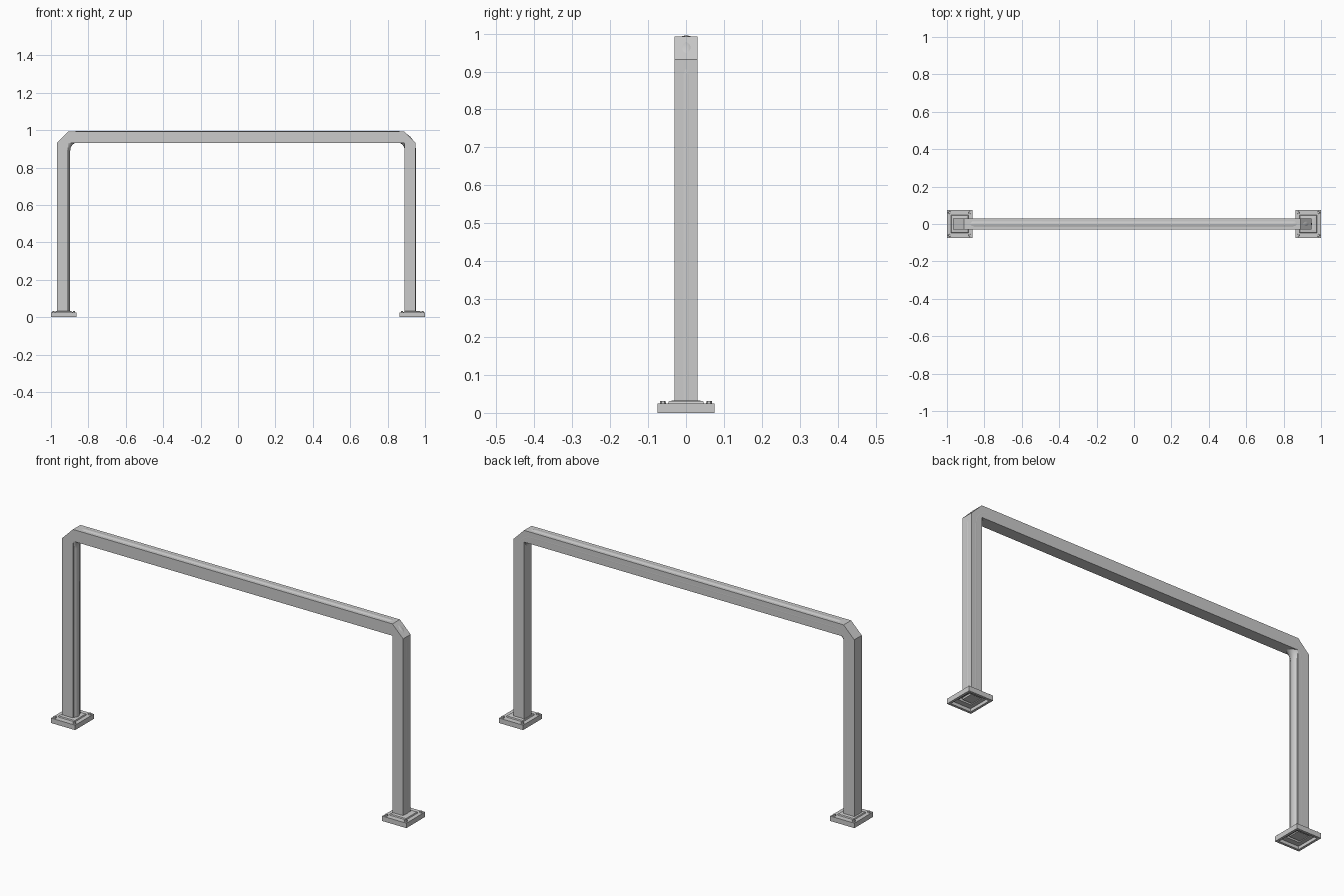
import bpy, bmesh
from math import sin, cos, pi, radians

if "Cube" in bpy.data.objects:
    bpy.data.objects.remove(bpy.data.objects["Cube"])


def make_object(name, bm):
    bmesh.ops.recalc_face_normals(bm, faces=bm.faces)
    mesh = bpy.data.meshes.new(name)
    bm.to_mesh(mesh)
    bm.free()
    obj = bpy.data.objects.new(name, mesh)
    bpy.context.collection.objects.link(obj)
    return obj


# Square-section frame: side outline extruded through its depth
outline = [(-0.968, 0.02), (-0.968, 0.932), (-0.908, 0.992), (0.89, 0.992),
           (0.95, 0.932), (0.95, 0.02), (0.89, 0.02), (0.89, 0.932),
           (-0.908, 0.932), (-0.908, 0.02)]
bm = bmesh.new()
front = bm.faces.new([bm.verts.new((x, -0.03, z)) for x, z in outline])
ext = bmesh.ops.extrude_face_region(bm, geom=[front])
bmesh.ops.translate(bm, vec=(0, 0.06, 0),
                    verts=[g for g in ext["geom"] if isinstance(g, bmesh.types.BMVert)])
make_object("square_frame", bm)

# Round inner pipe with bent corners, just breaking through the frame
left, right, height, bend = -0.927, 0.9215, 0.9655, 0.075
path = [(left, 0.02)]
for cx, start in ((left + bend, pi), (right - bend, pi / 2)):
    for i in range(13):
        a = start - i / 12 * pi / 2
        path.append((cx + bend * cos(a), height - bend + bend * sin(a)))
path.append((right, 0.02))
curve = bpy.data.curves.new("round_pipe", "CURVE")
curve.dimensions = "3D"
curve.bevel_depth = 0.03
curve.bevel_resolution = 6
spline = curve.splines.new("POLY")
spline.points.add(len(path) - 1)
for point, (x, z) in zip(spline.points, path):
    point.co = (x, 0.0006, z, 1)
pipe = bpy.data.objects.new("round_pipe", curve)
bpy.context.collection.objects.link(pipe)
bpy.context.view_layer.objects.active = pipe
pipe.select_set(True)
bpy.ops.object.convert(target="MESH")
bpy.ops.object.shade_smooth_by_angle(angle=radians(40))


# Stepped foot plate, hollow underneath: square rings joined in order
def foot_plate(name, cx):
    rings = [(0.036, 0.036, 0.029), (0.036, 0.036, 0.016), (0.056, 0.063, 0.016),
             (0.056, 0.063, 0), (0.068, 0.075, 0), (0.068, 0.075, 0.025),
             (0.047, 0.047, 0.025), (0.045, 0.045, 0.031), (0.031, 0.031, 0.033)]
    bm = bmesh.new()
    loops = [[bm.verts.new((cx + sx * hx, sy * hy, z))
              for sx, sy in ((-1, -1), (1, -1), (1, 1), (-1, 1))] for hx, hy, z in rings]
    for a, b in zip(loops, loops[1:]):
        for i in range(4):
            j = (i + 1) % 4
            bm.faces.new((a[i], a[j], b[j], b[i]))
    bm.faces.new(loops[0])
    bm.faces.new(loops[-1])
    make_object(name, bm)


# Bolt heads at the plate corners
def bolts(name, cx):
    bm = bmesh.new()
    for sx in (-1, 1):
        for sy in (-1, 1):
            made = bmesh.ops.create_cone(bm, cap_ends=True, segments=6, radius1=0.008,
                                         radius2=0.007, depth=0.008)
            bmesh.ops.translate(bm, verts=made["verts"],
                                vec=(cx + sx * 0.055, sy * 0.061, 0.028))
    make_object(name, bm)


for side, cx in (("left", -0.932), ("right", 0.932)):
    foot_plate(side + "_foot_plate", cx)
    bolts(side + "_foot_bolts", cx)
